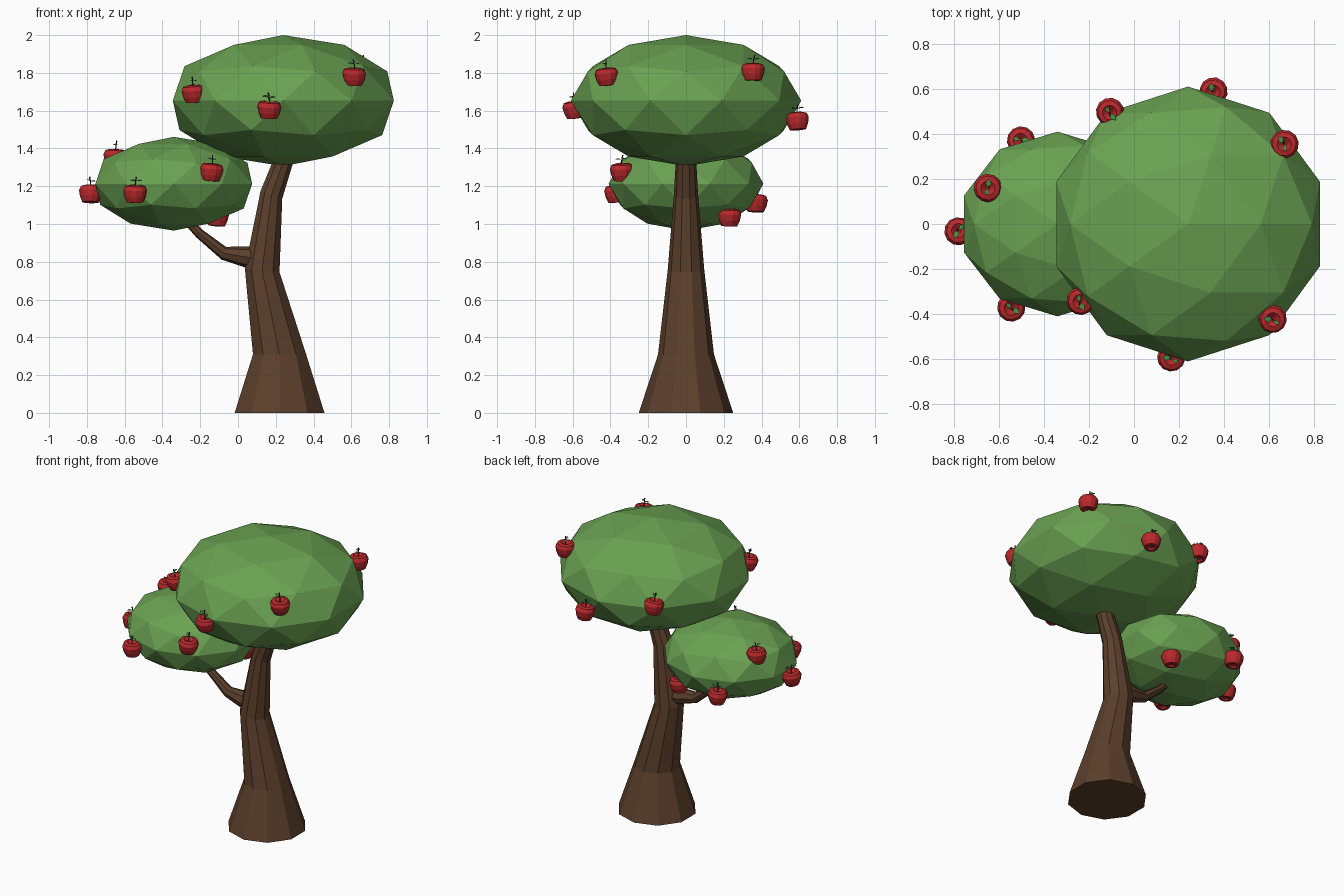
import bpy, bmesh, math, random
from mathutils import Matrix, Vector

if "Cube" in bpy.data.objects:
    bpy.data.objects.remove(bpy.data.objects["Cube"])

random.seed(4)


def material(name, rgb):
    m = bpy.data.materials.new(name)
    m.diffuse_color = (*rgb, 1)
    m.use_nodes = True
    m.node_tree.nodes["Principled BSDF"].inputs["Base Color"].default_value = m.diffuse_color
    return m


BARK = material("bark", (0.105, 0.05, 0.025))
FOLIAGE = material("foliage", (0.145, 0.36, 0.085))
RED = material("apple_red", (0.5, 0.022, 0.025))
STEM = material("stem_brown", (0.04, 0.025, 0.015))
LEAF = material("leaf_green", (0.06, 0.3, 0.06))


def finish(bm, name, mats):
    bmesh.ops.recalc_face_normals(bm, faces=bm.faces)
    mesh = bpy.data.meshes.new(name)
    bm.to_mesh(mesh)
    bm.free()
    for m in mats:
        mesh.materials.append(m)
    ob = bpy.data.objects.new(name, mesh)
    bpy.context.collection.objects.link(ob)
    return ob


def loft(bm, rings, sides, mat=0):
    """Capped tube through rings of (x, z, radius, tilt about y in degrees)."""
    loops = []
    for x, z, r, tilt in rings:
        rot = Matrix.Rotation(math.radians(tilt), 3, 'Y')
        loop = []
        for i in range(sides):
            a = math.pi / 2 + math.tau * i / sides
            p = rot @ Vector((r * math.cos(a), r * math.sin(a), 0))
            loop.append(bm.verts.new(p + Vector((x, 0, z))))
        loops.append(loop)
    faces = [bm.faces.new(loops[0]), bm.faces.new(loops[-1])]
    for a, b in zip(loops, loops[1:]):
        for i in range(sides):
            j = (i + 1) % sides
            faces.append(bm.faces.new((a[i], a[j], b[j], b[i])))
    for f in faces:
        f.material_index = mat


# Trunk with flared foot and a bend, and the side branch
bm = bmesh.new()
loft(bm, [(0.22, 0, 0.25, 0), (0.22, 0.31, 0.148, 0), (0.128, 0.755, 0.097, 6),
          (0.177, 1.155, 0.064, 20), (0.25, 1.36, 0.053, 20)], 10)
finish(bm, "trunk", [BARK])
bm = bmesh.new()
loft(bm, [(0.12, 0.815, 0.06, -90), (0.045, 0.825, 0.056, -85), (-0.075, 0.845, 0.036, -72),
          (-0.205, 0.95, 0.026, -48), (-0.30, 1.05, 0.02, -45)], 8)
finish(bm, "branch", [BARK])

# Faceted foliage crowns
for name, loc, scale in (("large_crown", (0.24, 0, 1.653), (0.615, 0.61, 0.347)),
                         ("small_crown", (-0.34, 0, 1.213), (0.436, 0.41, 0.248))):
    bm = bmesh.new()
    bmesh.ops.create_icosphere(bm, subdivisions=2, radius=1)
    bmesh.ops.transform(bm, matrix=Matrix.LocRotScale(loc, None, scale), verts=bm.verts)
    finish(bm, name, [FOLIAGE])


# Apple: turned body with dimples, curved stem and two small leaves
def apple_mesh():
    bm = bmesh.new()
    profile = [(0.012, -0.036), (0.028, -0.047), (0.044, -0.045), (0.057, -0.015),
               (0.063, 0.018), (0.053, 0.04), (0.032, 0.046), (0.01, 0.028)]
    loft(bm, [(0, z, r, 0) for r, z in profile], 12)
    loft(bm, [(0, 0.025, 0.003, 0), (0.002, 0.06, 0.003, 10), (0.01, 0.09, 0.004, 20)], 5, 1)
    for ang, length in ((0.4, 0.045), (math.pi + 0.1, 0.035)):
        rot = Matrix.Rotation(ang, 3, 'Z')
        pts = [(0, 0, 0.066), (0.5, -0.3, 0.074), (1, 0, 0.07), (0.5, 0.3, 0.074)]
        f = bm.faces.new([bm.verts.new(rot @ Vector((x * length, y * length, z)))
                          for x, y, z in pts])
        f.material_index = 2
    return finish(bm, "apple", [RED, STEM, LEAF])


spots = [(0.615, -0.42, 1.78), (0.165, -0.59, 1.605), (-0.235, -0.34, 1.69),
         (0.67, 0.355, 1.805), (0.355, 0.59, 1.545), (-0.105, 0.50, 1.67),
         (-0.14, -0.34, 1.275), (-0.545, -0.37, 1.16), (-0.78, -0.035, 1.16),
         (-0.65, 0.16, 1.35), (-0.50, 0.37, 1.11), (-0.11, 0.23, 1.035)]
first = apple_mesh()
for i, spot in enumerate(spots):
    ob = first
    if i:
        ob = first.copy()
        bpy.context.collection.objects.link(ob)
    ob.name = f"apple_{i + 1}"
    ob.location = spot
    ob.rotation_euler = (random.uniform(-0.12, 0.12), random.uniform(-0.12, 0.12),
                         random.uniform(0, math.tau))
